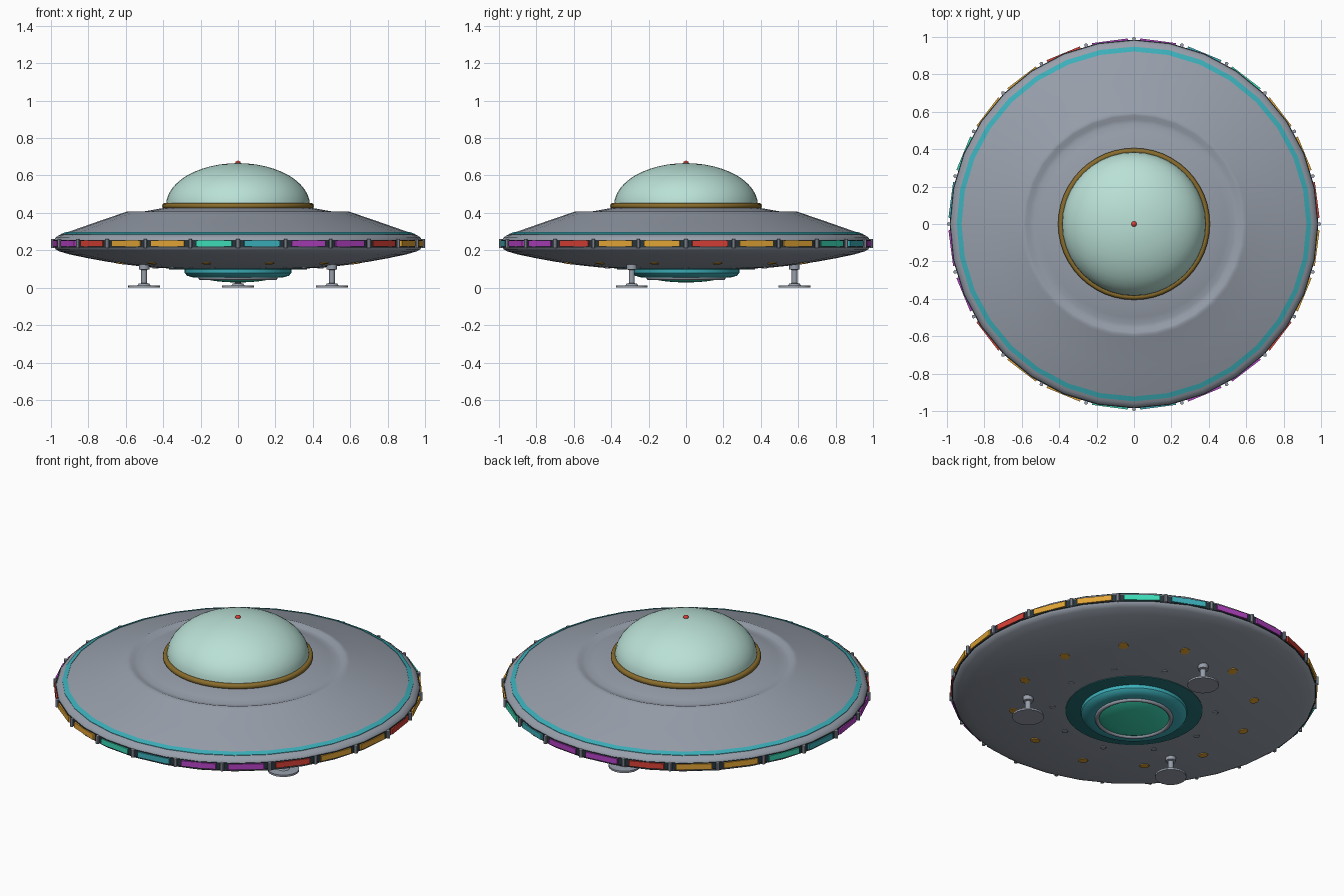
import bpy, math
from math import sin, cos, pi, radians

if "Cube" in bpy.data.objects:
    bpy.data.objects.remove(bpy.data.objects["Cube"])

# materials
def mat(name, r, g, b):
    m = bpy.data.materials.new(name)
    m.diffuse_color = (r, g, b, 1)
    m.use_nodes = True
    m.node_tree.nodes["Principled BSDF"].inputs["Base Color"].default_value = m.diffuse_color
    return m

GREY = mat("hull grey", .31, .345, .405)
GLASS = mat("pale mint glass", .49, .75, .67)
GOLD = mat("dark gold", .25, .15, .025)
CYAN = mat("cyan", .045, .43, .49)
TEAL = mat("deep teal", .02, .17, .185)
DARK = mat("dark slate", .02, .035, .045)
RED = mat("red", .68, .05, .035)
AMBER = mat("amber", .75, .37, .035)
GREEN = mat("green", .045, .70, .47)
PURPLE = mat("purple", .46, .055, .55)

def make(name, verts, faces, material, angle=35):
    me = bpy.data.meshes.new(name)
    me.from_pydata(verts, [], faces)
    ob = bpy.data.objects.new(name, me)
    bpy.context.collection.objects.link(ob)
    me.materials.append(material)
    bpy.ops.object.select_all(action='DESELECT')
    ob.select_set(True)
    bpy.context.view_layer.objects.active = ob
    bpy.ops.object.shade_smooth_by_angle(angle=radians(angle))
    return ob

# lathe a profile (radius, z) listed from bottom to top along the outside
def lathe(name, prof, material, n=32, closed=False, angle=35):
    verts, faces, rings = [], [], []
    for r, z in prof:
        start = len(verts)
        if r < 1e-6:
            verts.append((0, 0, z))
            rings.append([start] * n)
        else:
            verts += [(r * cos(2 * pi * i / n), r * sin(2 * pi * i / n), z) for i in range(n)]
            rings.append(list(range(start, start + n)))
    pairs = list(zip(rings, rings[1:])) + ([(rings[-1], rings[0])] if closed else [])
    for a, b in pairs:
        for i in range(n):
            j = (i + 1) % n
            f = list(dict.fromkeys([a[i], a[j], b[j], b[i]]))
            if len(f) > 2:
                faces.append(f)
    return make(name, verts, faces, material, angle)

def torus(name, R, z, r, material, n=48, squash=1):
    prof = [(R + r * cos(2 * pi * k / 10), z + squash * r * sin(2 * pi * k / 10)) for k in range(10)]
    return lathe(name, prof, material, n, True, 60)

def place(ob, radius, az, z, tilt=0):
    ob.location = (radius * cos(az), radius * sin(az), z)
    ob.rotation_euler = (0, tilt, az)

# saucer hull, with a shallow groove around the dome
under = [(0, .10), (.30, .10), (.45, .107), (.58, .121), (.70, .139), (.80, .157), (.90, .178), (.955, .194)]
rim = [(.975, .205), (.984, .222), (.984, .252), (.977, .267), (.96, .279), (.94, .287)]
top = [(.76, .350), (.605, .403), (.592, .408), (.58, .407), (.56, .399), (.535, .397),
       (.50, .408), (.41, .424), (.36, .43), (0, .43)]
lathe("saucer_hull", under + rim + top, GREY, 32, angle=40)

# rim band, painted stripe
lathe("rim_band", [(.96, .216), (.986, .216), (.986, .256), (.96, .256)], DARK, 32, True)
lathe("stripe", [(.922, .290), (.948, .281), (.948, .2865), (.922, .2965)], CYAN, 32, True)

# dome, collar and beacon
lathe("dome", [(.385 * cos(k * pi / 24), .44 + .226 * sin(k * pi / 24)) for k in range(12)] + [(0, .666)],
      GLASS, 40)
torus("dome_collar", .39, .437, .016, GOLD)
lathe("beacon", [(.015 * cos(t * pi / 8), .666 + .013 * sin(t * pi / 8)) for t in range(-3, 4)] + [(0, .679)],
      RED, 12, angle=60)

# coloured rim lights and the posts between them
cycle = [RED, AMBER, AMBER, GREEN, CYAN, PURPLE, PURPLE]
for i in range(24):
    d, w, h = .006, .096, .016
    v = [(x, y, z) for x in (-d, d) for y in (-w, w) for z in (-h, h)]
    f = [(0, 1, 3, 2), (4, 6, 7, 5), (0, 4, 5, 1), (2, 3, 7, 6), (0, 2, 6, 4), (1, 5, 7, 3)]
    place(make(f"rim_light_{i+1}", v, f, cycle[i % 7]), .982, radians(7.5 + 15 * i), .236)
    post = lathe(f"rim_post_{i+1}", [(0, -.023), (.01, -.023), (.01, .023), (0, .023)], GREY, 8)
    place(post, .99, radians(15 * i), .236)

# belly emitter: plate, stepped housing, ring, lens
lathe("belly_plate", [(0, .0965), (.36, .0965), (.37, .099), (.37, .106), (0, .106)], TEAL, 40)
lathe("emitter_housing", [(0, .055), (.20, .053), (.245, .056), (.272, .064), (.285, .078), (.287, .10), (0, .10)],
      CYAN, 40)
torus("lens_ring", .20, .053, .012, GREY, 40)
lathe("lens", [(0, .028), (.06, .0295), (.12, .035), (.17, .044), (.192, .053), (0, .056)], GREEN, 32)

# underside lights and rivets lie on the hull surface
def belly_z(r):
    for (r0, z0), (r1, z1) in zip(under, under[1:]):
        if r0 <= r <= r1:
            return z0 + (z1 - z0) * (r - r0) / (r1 - r0), math.atan2(z1 - z0, r1 - r0)

def belly_dots(name, count, offset, radius, size, material):
    z, slope = belly_z(radius)
    for i in range(count):
        disc = lathe(f"{name}_{i+1}", [(0, -.005), (size, -.004), (size, .004), (0, .004)], material, 12)
        place(disc, radius, radians(offset + 360 / count * i), z, -slope)

belly_dots("belly_light", 12, 15, .65, .026, AMBER)
belly_dots("belly_rivet", 10, 0, .44, .016, GREY)

# three landing legs with round feet
for i, a in enumerate((90, 210, 330)):
    leg = lathe(f"landing_leg_{i+1}", [(0, 0), (.085, 0), (.085, .011), (.034, .013), (.028, .022), (.016, .024),
                                       (.016, .095), (.028, .098), (.028, .125), (0, .125)], GREY, 20)
    place(leg, .58, radians(a), 0)
